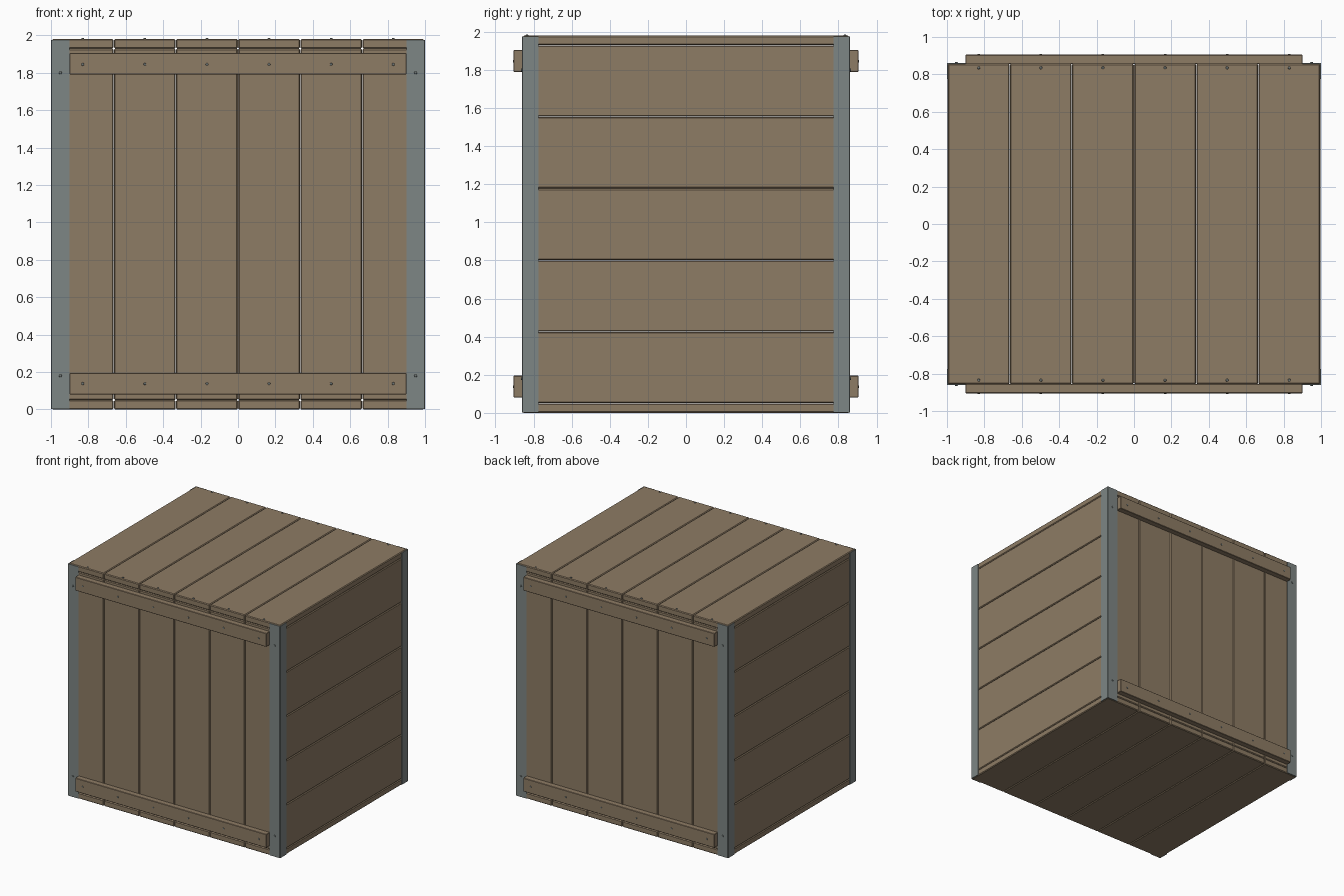
import bpy, bmesh, math
from mathutils import Matrix, Vector

if "Cube" in bpy.data.objects:
    bpy.data.objects.remove(bpy.data.objects["Cube"])


def material(name, col):
    m = bpy.data.materials.new(name)
    m.diffuse_color = (*col, 1)
    m.use_nodes = True
    m.node_tree.nodes["Principled BSDF"].inputs["Base Color"].default_value = m.diffuse_color
    return m


WOOD = material("brown_wood", (0.27, 0.2, 0.128))
METAL = material("grey_metal", (0.208, 0.238, 0.232))


def finish(bm, name, mat):
    me = bpy.data.meshes.new(name)
    bm.to_mesh(me)
    bm.free()
    me.materials.append(mat)
    ob = bpy.data.objects.new(name, me)
    bpy.context.collection.objects.link(ob)
    return ob


def box(name, x, y, z, mat=WOOD, bevel=0.006):
    """Bevelled box from (min, max) ranges."""
    bm = bmesh.new()
    bmesh.ops.create_cube(bm, size=1)
    for v in bm.verts:
        v.co = Vector([(r[0] + r[1]) / 2 + c * abs(r[1] - r[0])
                       for c, r in zip(v.co, (x, y, z))])
    if bevel:
        bmesh.ops.bevel(bm, geom=bm.edges[:], offset=bevel, segments=1, affect='EDGES')
    return finish(bm, name, mat)


def nail(name, loc, direction):
    bm = bmesh.new()
    rot = Vector(direction).to_track_quat('Z', 'Y').to_matrix().to_4x4()
    bmesh.ops.create_cone(bm, cap_ends=True, segments=8, radius1=0.009, radius2=0.006,
                          depth=0.008, matrix=Matrix.Translation(loc) @ rot)
    return finish(bm, name, METAL)


X, Y, T, H = 0.996, 0.857, 0.05, 1.98
W = 2 * X / 6
G = 0.001

# Lid and floor planks, with vertical front and back planks
for i in range(6):
    xr = (-X + i * W + G, -X + (i + 1) * W - G)
    xc = sum(xr) / 2
    box("lid_plank", xr, (-Y, Y), (H - T, H))
    box("floor_plank", xr, (-Y, Y), (0, T))
    for s, side in ((-1, "front"), (1, "back")):
        box(side + "_plank", xr, (s * (Y - T), s * Y), (T + G, H - T - G))
        # Nails in the lid edge and in both battens
        nail("lid_nail", (xc, s * 0.835, H + 0.001), (0, 0, 1))
        for z in (0.138, 1.845):
            nail("batten_nail", (xc, s * 0.905, z), (0, s, 0))

# Horizontal side planks
PH = (H - 2 * T) / 5
for s, side in ((-1, "left"), (1, "right")):
    for i in range(5):
        box(side + "_plank", (s * (X - T), s * X), (-Y + T, Y - T),
            (T + i * PH + G, T + (i + 1) * PH - G))

# Front and back battens
for s, side in ((-1, "front"), (1, "back")):
    for z in ((0.08, 0.195), (1.79, 1.905)):
        box(side + "_batten", (-0.9, 0.9), (s * (Y - 0.002), s * 0.905), z, bevel=0.003)

# Metal corner angles: L profile extruded upwards, plus nails
for sx in (-1, 1):
    for sy in (-1, 1):
        ox, oy, t = 1.0, 0.862, 0.008
        prof = [(ox - 0.004, oy), (0.9, oy), (0.9, oy - t), (ox - t, oy - t),
                (ox - t, 0.775), (ox, 0.775), (ox, oy - 0.004)]
        bm = bmesh.new()
        f = bm.faces.new([bm.verts.new((sx * px, sy * py, 0.003)) for px, py in prof])
        ext = bmesh.ops.extrude_face_region(bm, geom=[f])
        bmesh.ops.translate(bm, vec=(0, 0, H - 0.008),
                            verts=[g for g in ext["geom"] if isinstance(g, bmesh.types.BMVert)])
        bmesh.ops.recalc_face_normals(bm, faces=bm.faces[:])
        finish(bm, "corner_angle", METAL)
        for z in (0.18, 1.8):
            nail("corner_nail", (sx * 0.95, sy * 0.863, z), (0, sy, 0))
